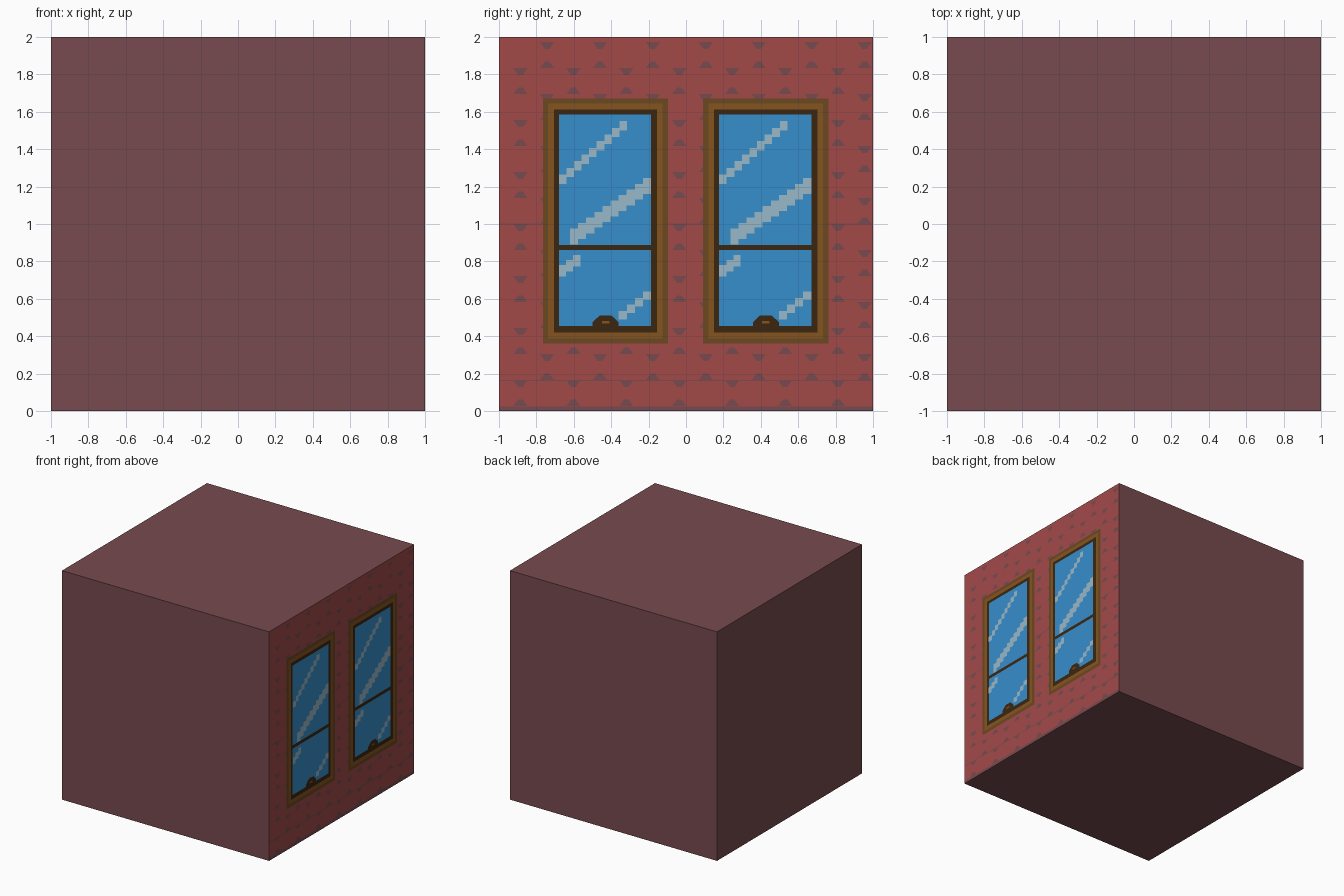
import bpy, bmesh
from mathutils import Vector

if "Cube" in bpy.data.objects:
    bpy.data.objects.remove(bpy.data.objects["Cube"])


def mat(name, hexcol):
    rgb = [int(hexcol[i:i + 2], 16) / 255 for i in (0, 2, 4)]
    lin = [c / 12.92 if c <= 0.04045 else ((c + 0.055) / 1.055) ** 2.4 for c in rgb]
    m = bpy.data.materials.new(name)
    m.diffuse_color = (*lin, 1)
    m.use_nodes = True
    m.node_tree.nodes["Principled BSDF"].inputs["Base Color"].default_value = m.diffuse_color
    return m


MORTAR = mat("mauve mortar", "774A4E")
BRICK = mat("red brick", "A24A49")
TRIM = mat("dull brown trim", "6B4820")
FRAME = mat("brown frame", "85541F")
SASH = mat("dark sash", "3C2610")
GLASS = mat("blue glass", "368DCC")
SHINE = mat("pale glint", "98B8C8")


def add_object(name, bm, *mats):
    me = bpy.data.meshes.new(name)
    bm.to_mesh(me)
    bm.free()
    for m in mats:
        me.materials.append(m)
    ob = bpy.data.objects.new(name, me)
    bpy.context.collection.objects.link(ob)


def plate(name, layer, m, polys):
    """Flat painted plate of (y, z) outlines lying on the +x wall."""
    bm = bmesh.new()
    for poly in polys:
        bm.faces.new([bm.verts.new((1 + layer * 0.001, y, z)) for y, z in poly])
    add_object(name, bm, m)


def rect(y0, z0, y1, z1):
    return [(y0, z0), (y1, z0), (y1, z1), (y0, z1)]


# Cracked block: one solid shard per seed, cut halfway towards every other seed
seeds = [Vector(s) for s in (
    (-0.47, -1.0, 2.80), (-0.29, -1.08, 1.11), (0.95, 0.60, 1.46), (0.92, 0.71, 2.38),
    (-1.18, 0.90, 3.03), (0.92, 0.79, 0.24), (-1.14, -0.86, -0.06))]
names = ["top_front", "front", "right", "top_back", "back_left", "lower_back", "lower_left"]
for name, s in zip(names, seeds):
    bm = bmesh.new()
    bmesh.ops.create_cube(bm, size=2)
    bmesh.ops.translate(bm, verts=bm.verts, vec=(0, 0, 1))
    for o in seeds:
        if o is s:
            continue
        cut = bmesh.ops.bisect_plane(bm, geom=bm.verts[:] + bm.edges[:] + bm.faces[:], dist=1e-5,
                                     plane_co=(s + o) / 2, plane_no=o - s, clear_outer=True)
        edges = [e for e in cut["geom_cut"] if isinstance(e, bmesh.types.BMEdge) and e.is_boundary]
        if edges:
            bmesh.ops.holes_fill(bm, edges=edges)
    bmesh.ops.recalc_face_normals(bm, faces=bm.faces)
    # only the outer +x wall is red brick
    for f in bm.faces:
        f.material_index = int(f.normal.x > 0.99 and f.calc_center_median().x > 0.999)
    add_object("shard_" + name, bm, MORTAR, BRICK)

# Mortar flecks: flared ends of staggered upright joints, plus bed joints
flecks = [rect(-1, 0, 1, 0.025), rect(-1, 0.16, 1, 0.167), rect(-1, 0.998, 1, 1.004)]
for k in range(14):
    z0, z1 = 0.026 + 0.139 * k, 0.165 + 0.139 * k
    for j in range(8):
        y = -0.885 + 0.283 * j + 0.142 * (k % 2)
        if y < 0.96:
            flecks.append([(y - 0.038, z0), (y + 0.038, z0), (y + 0.012, z0 + 0.036), (y - 0.012, z0 + 0.036)])
            flecks.append([(y - 0.012, z1 - 0.036), (y + 0.012, z1 - 0.036), (y + 0.038, z1), (y - 0.038, z1)])
plate("mortar_flecks", 1, MORTAR, flecks)


def glint(y0, z0, y1, z1, tall, steps):
    """Stepped diagonal streak running up to the right."""
    w, h = (y1 - y0) / steps, (z1 - z0) / steps
    return [rect(y0 + i * w, z0 + i * h, y0 + (i + 1) * w, z0 + i * h + tall) for i in range(steps)]


# Two sash windows
for side, d in (("front", 0), ("back", 0.857)):
    def part(name, layer, m, polys):
        plate(f"{side}_window_{name}", layer, m, [[(y + d, z) for y, z in p] for p in polys])

    part("trim", 2, TRIM, [rect(-0.765, 0.36, -0.096, 1.67)])
    part("frame", 3, FRAME, [rect(-0.738, 0.388, -0.125, 1.645)])
    part("sash", 4, SASH, [rect(-0.706, 0.42, -0.155, 1.612)])
    part("glass", 5, GLASS, [rect(-0.68, 0.455, -0.187, 0.86), rect(-0.68, 0.888, -0.187, 1.585)])
    part("glints", 6, SHINE,
         glint(-0.68, 1.215, -0.315, 1.535, 0.05, 9)
         + glint(-0.68, 0.72, -0.565, 0.80, 0.06, 3) + glint(-0.62, 0.89, -0.187, 1.19, 0.085, 10)
         + glint(-0.36, 0.49, -0.187, 0.63, 0.045, 4))
    part("latch", 7, SASH, [[(-0.50, 0.45), (-0.36, 0.45), (-0.36, 0.475), (-0.40, 0.512),
                             (-0.46, 0.512), (-0.50, 0.475)]])
    part("latch_slot", 8, FRAME, [rect(-0.45, 0.468, -0.41, 0.482)])
